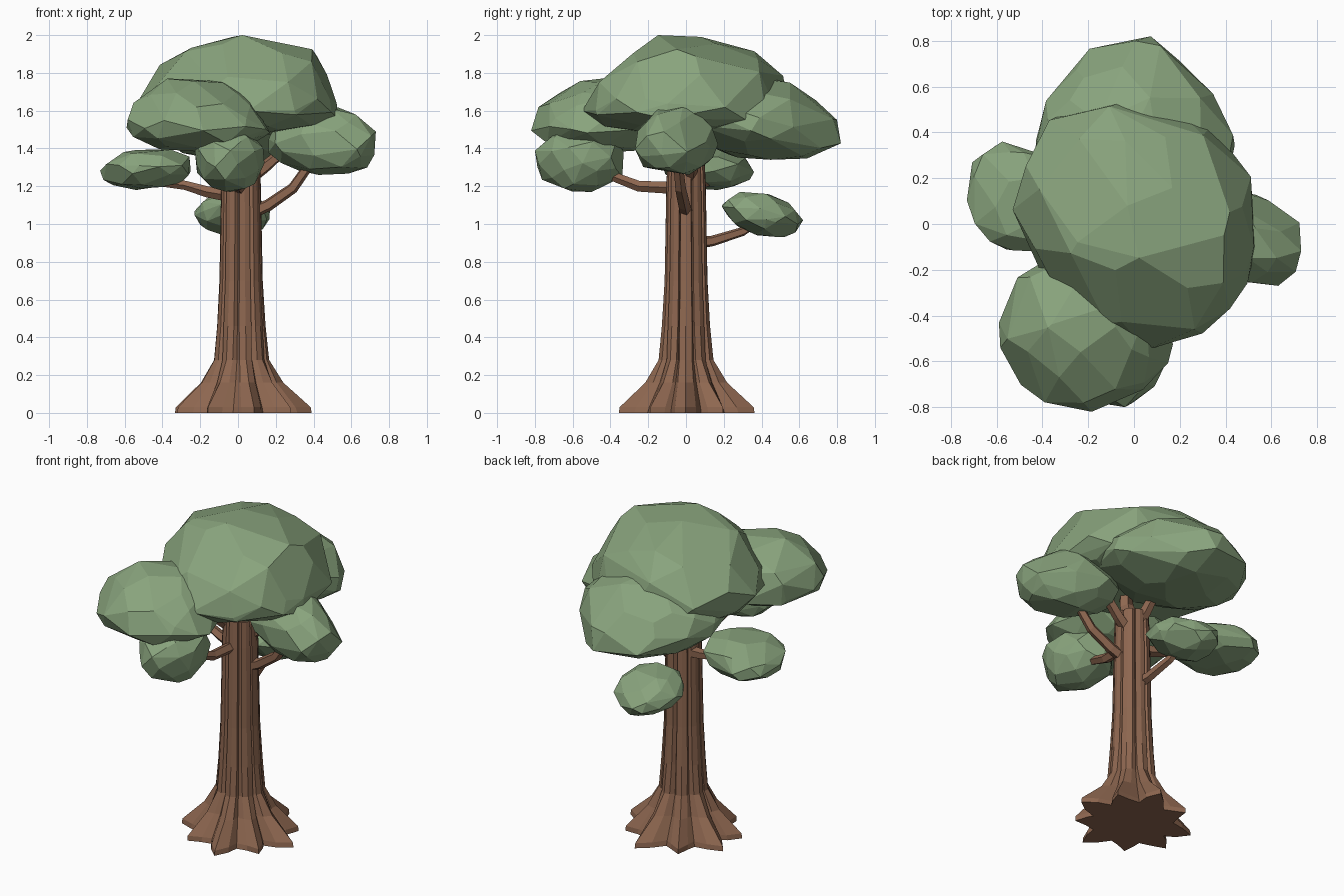
import bpy, bmesh, math, random
from mathutils import Vector

if "Cube" in bpy.data.objects:
    bpy.data.objects.remove(bpy.data.objects["Cube"])

random.seed(7)


def material(name, color):
    m = bpy.data.materials.new(name)
    m.diffuse_color = (*color, 1)
    m.use_nodes = True
    m.node_tree.nodes["Principled BSDF"].inputs["Base Color"].default_value = m.diffuse_color
    return m


BARK = material("bark", (0.27, 0.135, 0.08))
LEAF = material("leaf", (0.25, 0.37, 0.205))


def finish(bm, name, mat):
    bmesh.ops.recalc_face_normals(bm, faces=bm.faces)
    me = bpy.data.meshes.new(name)
    bm.to_mesh(me)
    bm.free()
    me.materials.append(mat)
    ob = bpy.data.objects.new(name, me)
    bpy.context.collection.objects.link(ob)
    return ob


def loft(bm, rings):
    rows = [[bm.verts.new(p) for p in r] for r in rings]
    n = len(rows[0])
    for a, b in zip(rows, rows[1:]):
        for i in range(n):
            j = (i + 1) % n
            bm.faces.new((a[i], a[j], b[j], b[i]))
    bm.faces.new(rows[0][::-1])
    bm.faces.new(rows[-1])


# Fluted trunk flaring into root lobes: (z, ridge, shoulder, valley radius)
PROFILE = [(0.0, 0.375, 0.305, 0.235), (0.03, 0.37, 0.295, 0.225),
           (0.16, 0.225, 0.195, 0.16), (0.28, 0.150, 0.142, 0.118),
           (0.46, 0.131, 0.126, 0.106), (0.70, 0.116, 0.114, 0.094),
           (1.20, 0.106, 0.105, 0.086), (1.36, 0.100, 0.098, 0.082)]
LOBES = 9
sizes = [random.uniform(0.88, 1.06) for _ in range(LOBES)]
turns = [random.uniform(-0.08, 0.08) for _ in range(LOBES)]
sizes[0] = 1.0
rings = []
for z, ridge, shoulder, valley in PROFILE:
    flare = max(0, (0.4 - z) / 0.4)
    narrow = 0.12 + 0.12 * flare
    ring = []
    for i in range(LOBES):
        for off, r in ((0, valley), (narrow, shoulder), (0.5, ridge), (1 - narrow, shoulder)):
            k = 1 + (sizes[i] - 1) * (flare + 0.2) if off else 1
            a = (i + off - 0.5) * math.tau / LOBES + turns[i] * (off > 0)
            ring.append((0.015 + r * k * math.cos(a), r * k * math.sin(a), z))
    rings.append(ring)
bm = bmesh.new()
loft(bm, rings)
finish(bm, "trunk", BARK)


# Branches: tapered five-sided tubes along short paths
def branch(name, path, r0, r1):
    pts = [Vector(p) for p in path]
    out = []
    for i, p in enumerate(pts):
        d = pts[min(i + 1, len(pts) - 1)] - pts[max(i - 1, 0)]
        q = d.to_track_quat('Z', 'Y')
        r = r0 + (r1 - r0) * i / (len(pts) - 1)
        out.append([p + q @ Vector((r * math.cos(k * math.tau / 5),
                                    r * math.sin(k * math.tau / 5), 0)) for k in range(5)])
    b = bmesh.new()
    loft(b, out)
    finish(b, name, BARK)


branch("left_branch", [(-0.04, 0.02, 1.15), (-0.16, 0.05, 1.17), (-0.28, 0.08, 1.205), (-0.42, 0.12, 1.22)], 0.036, 0.02)
branch("right_branch", [(0.07, 0.0, 1.06), (0.16, -0.01, 1.10), (0.29, -0.03, 1.19), (0.36, -0.04, 1.29), (0.41, -0.05, 1.36)], 0.036, 0.024)
branch("front_branch", [(0.01, -0.05, 1.19), (0.0, -0.25, 1.20), (-0.02, -0.38, 1.25), (-0.04, -0.48, 1.30)], 0.034, 0.022)
branch("back_branch", [(0.01, 0.06, 0.90), (0.0, 0.14, 0.91), (-0.02, 0.30, 0.96), (-0.03, 0.38, 1.01)], 0.034, 0.02)
branch("upper_right_branch", [(0.06, 0.02, 1.24), (0.14, 0.03, 1.30), (0.21, 0.04, 1.36), (0.25, 0.05, 1.50)], 0.036, 0.028)
branch("upper_back_branch", [(0.01, 0.04, 1.29), (-0.01, 0.09, 1.36), (-0.03, 0.14, 1.45)], 0.04, 0.028)
branch("upper_left_branch", [(-0.02, -0.03, 1.29), (-0.09, -0.11, 1.37), (-0.14, -0.20, 1.46)], 0.036, 0.026)
branch("crown_branch", [(0.02, 0.0, 1.32), (0.04, -0.02, 1.42), (0.06, -0.02, 1.56)], 0.05, 0.035)


# Foliage: faceted hull of scattered sphere points, tapered, sheared and fitted to bounds
def foliage(name, lo, hi, n, low=1.0, xy=0.0, xz=0.0, yz=0.0, taper=0.0, peak=1.0):
    pts = []
    for i in range(n):
        z = 1 - 2 * (i + 0.5) / n
        a = i * 2.39996
        r = math.sqrt(1 - z * z)
        p = Vector((r * math.cos(a), r * math.sin(a), z))
        p += Vector([random.uniform(-0.18, 0.18) for _ in range(3)])
        p = p.normalized() * random.uniform(0.94, 1.05)
        p.z = p.z * low if p.z < 0 else p.z ** peak
        x = p.x * (1 - taper * p.y)
        pts.append(Vector((x + xy * p.y, p.y, p.z + xz * p.x + yz * p.y)))
    b = bmesh.new()
    mn = [min(p[k] for p in pts) for k in range(3)]
    mx = [max(p[k] for p in pts) for k in range(3)]
    for p in pts:
        b.verts.new([lo[k] + (p[k] - mn[k]) / (mx[k] - mn[k]) * (hi[k] - lo[k]) for k in range(3)])
    bmesh.ops.convex_hull(b, input=b.verts)
    bmesh.ops.delete(b, geom=[v for v in b.verts if not v.link_faces], context='VERTS')
    bmesh.ops.dissolve_limit(b, angle_limit=math.radians(9), verts=b.verts, edges=b.edges)
    finish(b, name, LEAF)


foliage("crown_foliage", (-0.53, -0.55, 1.47), (0.53, 0.54, 2.0), 75, low=0.36, xy=-0.12, taper=-0.1, peak=1.12)
foliage("back_foliage", (-0.43, -0.05, 1.34), (0.44, 0.82, 1.80), 60, low=0.7, yz=-0.2, taper=0.25)
foliage("front_left_foliage", (-0.59, -0.82, 1.38), (0.17, -0.10, 1.77), 58, low=0.55, xy=-0.02, xz=-0.05, peak=1.1)
foliage("front_foliage", (-0.23, -0.80, 1.17), (0.14, -0.33, 1.52), 42)
foliage("right_foliage", (0.16, -0.27, 1.26), (0.73, 0.17, 1.63), 46, low=0.7, xy=-0.25, xz=-0.1, peak=1.1)
foliage("left_foliage", (-0.73, -0.12, 1.18), (-0.25, 0.36, 1.40), 42, xy=-0.1, xz=0.1, yz=-0.1)
foliage("low_back_foliage", (-0.23, 0.19, 0.93), (0.17, 0.62, 1.17), 42, yz=-0.3)
